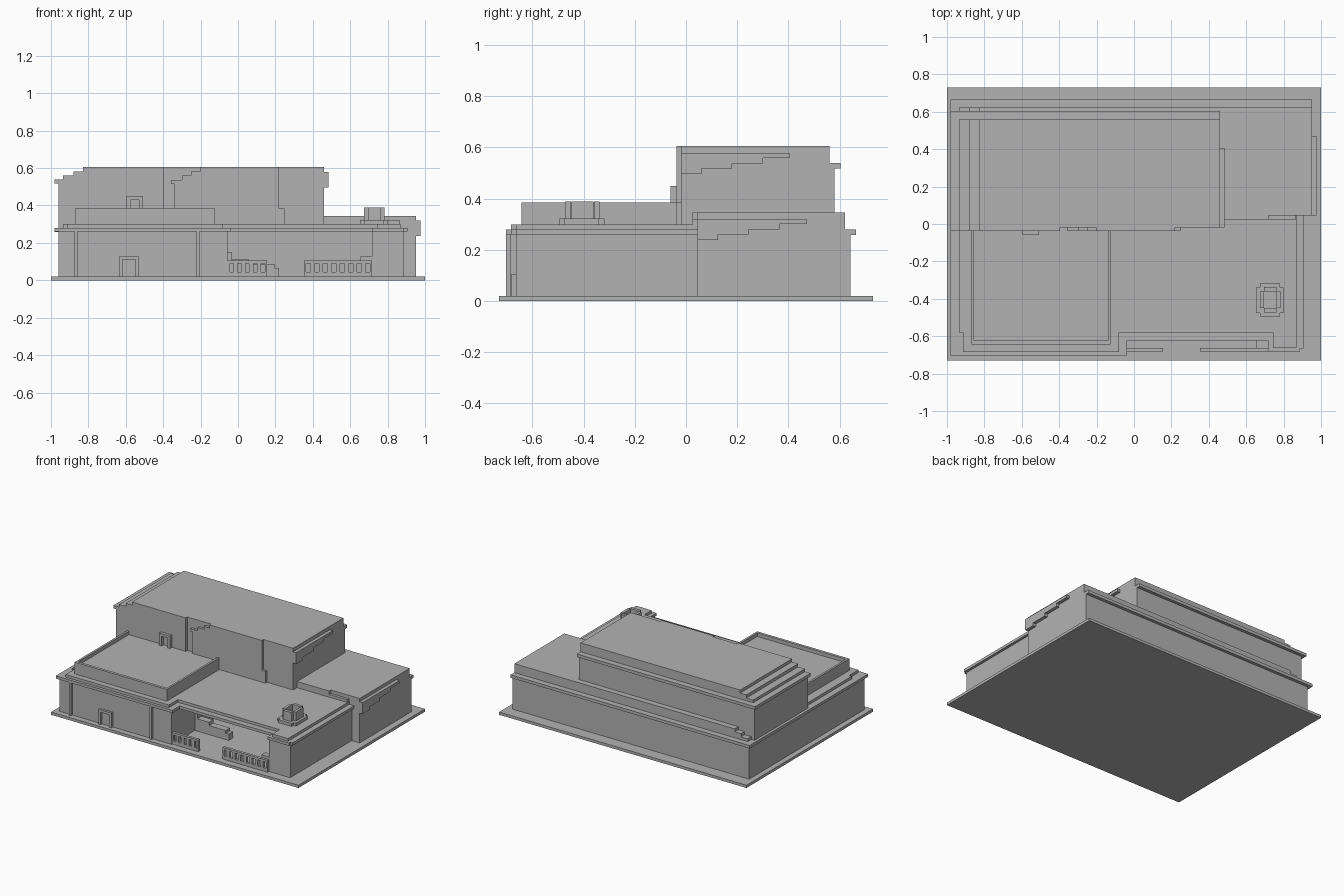
import bpy, bmesh
from mathutils import Vector

old = bpy.data.objects.get("Cube")
if old:
    bpy.data.objects.remove(old, do_unlink=True)

grey = bpy.data.materials.new("stone_grey")
grey.use_nodes = True
grey.diffuse_color = (0.45, 0.45, 0.45, 1)
grey.node_tree.nodes["Principled BSDF"].inputs["Base Color"].default_value = (0.45, 0.45, 0.45, 1)


def prism(name, outline, axis, lo, hi):
    """Extrude a flat outline along an axis; outline holds the two other coordinates in order."""
    bm = bmesh.new()
    make = {"x": lambda a, b: (lo, a, b), "y": lambda a, b: (a, lo, b), "z": lambda a, b: (a, b, lo)}[axis]
    face = bm.faces.new([bm.verts.new(make(a, b)) for a, b in outline])
    move = Vector([hi - lo if axis == c else 0 for c in "xyz"])
    new = bmesh.ops.extrude_face_region(bm, geom=[face])["geom"]
    bmesh.ops.translate(bm, verts=[v for v in new if isinstance(v, bmesh.types.BMVert)], vec=move)
    bmesh.ops.recalc_face_normals(bm, faces=bm.faces)
    mesh = bpy.data.meshes.new(name)
    bm.to_mesh(mesh)
    bm.free()
    mesh.materials.append(grey)
    obj = bpy.data.objects.new(name, mesh)
    bpy.context.collection.objects.link(obj)
    return obj


def box(name, x, y, z):
    return prism(name, [(x[0], y[0]), (x[1], y[0]), (x[1], y[1]), (x[0], y[1])], "z", *z)


def stepped_top(right, z):
    """Side outline of a roof that steps up from its left end."""
    return [(-.96, z), (right, z), (right, z + .065), (-.83, z + .065), (-.83, z + .043),
            (-.88, z + .043), (-.88, z + .02), (-.935, z + .02), (-.935, z), (-.96, z)][1:9]


def stepped_block(name, right, y, z):
    """Wall, projecting cornice and stepped parapet; z gives floor and cornice top."""
    front, back = y
    box(name + "_wall", (-.96, right), (front, back), (z[0], z[1]))
    box(name + "_cornice", (-.98, right), (front, back + .023), (z[1] - .022, z[1]))
    prism(name + "_parapet", stepped_top(right, z[1]), "y", front, back - .02)


def stair_bracket(name, x, y, z):
    """Relief on the right-hand end whose underside climbs in steps."""
    pts = [(y, z + .083), (y, z)]
    for i, run in enumerate((.08, .2, .32, .425)):
        pts += [(y + run, z + .021 * i), (y + run, z + .021 * (i + 1))]
    pts[-1] = (y + .425, z + .083)
    prism(name, pts, "x", x - .01, x + .024)


def door_frame(name, x, y, z, thick):
    """Two jambs and a lintel."""
    box(name + "_left", (x[1] - thick, x[1]), y, z)
    box(name + "_right", (x[0], x[0] + thick), y, z)
    box(name + "_lintel", (x[0] + thick, x[1] - thick), y, (z[1] - thick, z[1]))


def railing(name, x, count):
    """Low wall pierced by evenly spaced slots."""
    y = (-.682, -.662)
    box(name + "_bottom", x, y, (.02, .045))
    box(name + "_top", x, y, (.09, .106))
    pitch = (x[1] - x[0]) / count
    for i in range(count + 1):
        c = x[0] + pitch * i
        box(name + "_post", (max(x[0], c - .011), min(x[1], c + .011)), y, (.045, .09))


# Ground slab and the two long rear masses
box("ground_slab", (-1, 1), (-.73, .73), (0, .02))
stepped_block("rear_hall", .952, (.045, .642), (.02, .28))
stepped_block("upper_hall", .46, (-.02, .58), (.28, .54))
stair_bracket("rear_hall_bracket", .952, .045, .238)
stair_bracket("upper_hall_bracket", .46, -.02, .496)
box("rear_hall_front_panel", (.44, .72), (.025, .05), (.28, .345))
box("rear_hall_front_step", (.72, .865), (.025, .05), (.28, .32))

# Layered front of the upper hall
box("upper_left_panel", (-.96, -.396), (-.038, -.01), (.28, .54))
box("upper_left_panel_cornice", (-.98, -.396), (-.038, -.01), (.518, .54))
prism("upper_left_panel_top", stepped_top(-.396, .54), "y", -.038, -.01)
prism("upper_right_panel", [(-.34, .28), (-.34, .515), (-.357, .515), (-.357, .537), (-.3, .537),
      (-.3, .56), (-.25, .56), (-.25, .583), (-.203, .583), (-.203, .605), (.22, .605),
      (.22, .385), (.248, .385), (.248, .28)], "y", -.038, -.01)
door_frame("terrace_door", (-.595, -.508), (-.06, -.03), (.35, .45), .02)

# Front wings around the open porch
box("front_left_wing", (-.96, -.055), (-.688, .05), (.02, .27))
box("front_right_wing", (.716, .888), (-.665, .05), (.02, .27))
box("porch_back_wall", (-.06, .72), (-.06, .05), (.02, .27))
for x in (-.865, -.213):
    box("front_pilaster", (x - .008, x + .008), (-.704, -.68), (.02, .27))
door_frame("front_door", (-.635, -.53), (-.704, -.68), (.02, .128), .018)
prism("roof_cornice", [(-.98, .05), (-.98, -.704), (-.037, -.704), (-.037, -.622), (.716, -.622),
      (.716, -.682), (.888, -.682), (.888, -.665), (.907, -.665), (.907, .05)], "z", .26, .28)
prism("roof_top", [(-.935, .05), (-.935, -.58), (-.914, -.58), (-.914, -.684), (-.08, -.684),
      (-.08, -.58), (.742, -.58), (.742, -.663), (.868, -.663), (.868, .05)], "z", .28, .30)

# Porch railings and the stepped side wall inside it
railing("left_railing", (-.055, .155), 5)
railing("right_railing", (.352, .716), 8)
box("porch_ledge", (.655, .716), (-.665, -.62), (.106, .126))
prism("porch_steps", [(-.06, .02), (-.06, .15), (-.035, .15), (-.035, .11), (.06, .11), (.06, .086),
      (.195, .086), (.195, .066), (.22, .066), (.22, .02)], "y", -.42, -.37)

# Walled terrace on the front roof
box("terrace_floor", (-.87, -.125), (-.643, -.02), (.29, .36))
box("terrace_front_rim", (-.87, -.125), (-.643, -.623), (.36, .386))
for x in (-.87, -.14):
    box("terrace_side_rim", (x, x + .015), (-.623, -.03), (.36, .386))

# Roof chimney with four open-cornered sides
box("chimney_base", (.675, .78), (-.495, -.318), (.29, .322))
box("chimney_base_cross", (.653, .8), (-.475, -.34), (.29, .322))
for x in (.674, .762):
    box("chimney_side", (x, x + .02), (-.448, -.362), (.32, .388))
for y in (-.472, -.36):
    box("chimney_end", (.694, .762), (y, y + .022), (.32, .388))
